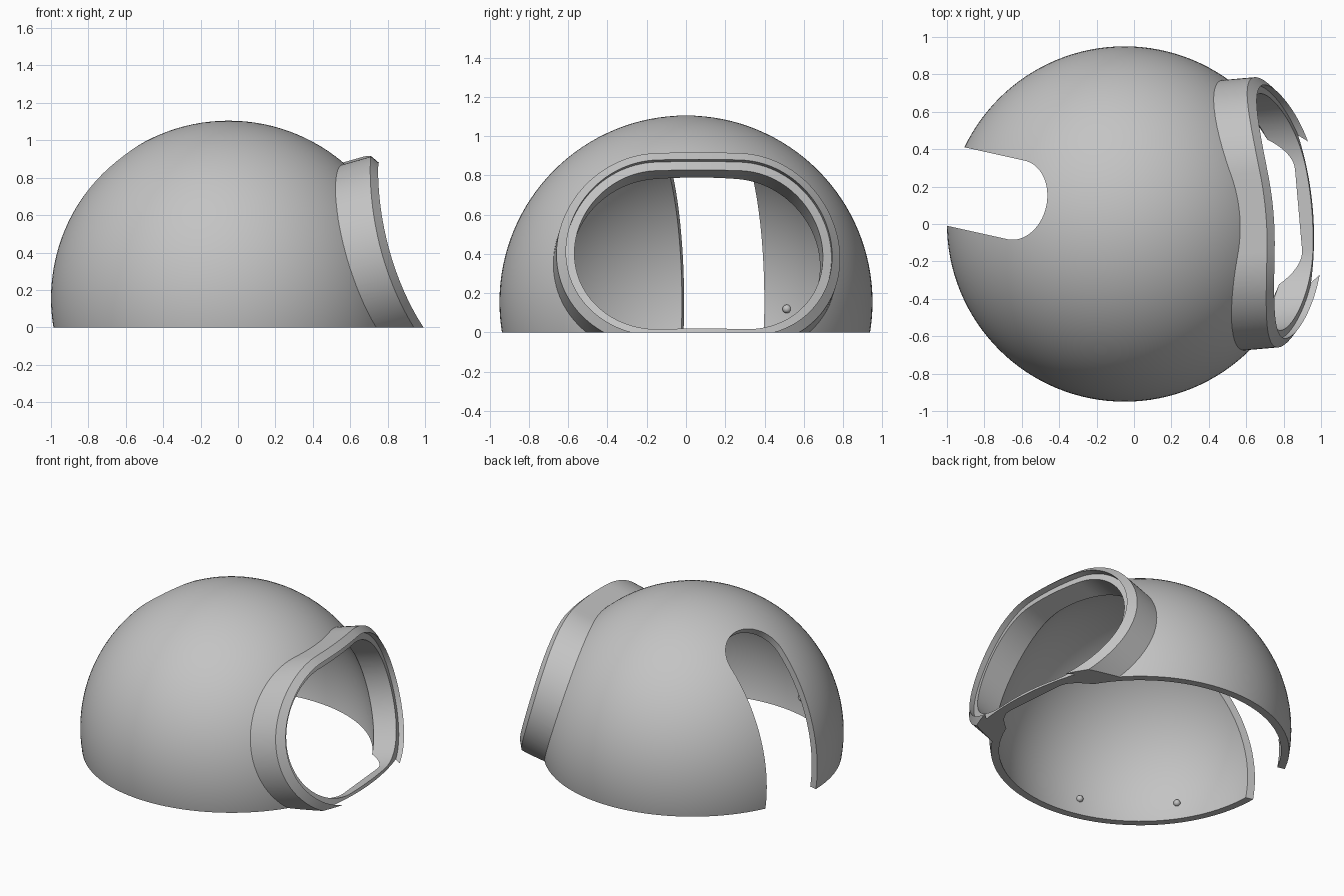
import bpy, bmesh
from math import sin, cos, pi, radians
from mathutils import Matrix, Vector

if "Cube" in bpy.data.objects:
    bpy.data.objects.remove(bpy.data.objects["Cube"])

CENTRE = Vector((-0.05, 0, 0.155))
R_OUT, R_IN = 0.95, 0.90

grey = bpy.data.materials.new("plain_grey")
grey.use_nodes = True
grey.diffuse_color = (0.55, 0.55, 0.55, 1)
grey.node_tree.nodes["Principled BSDF"].inputs["Base Color"].default_value = (0.55, 0.55, 0.55, 1)


def make_object(name, bm):
    bmesh.ops.recalc_face_normals(bm, faces=bm.faces)
    mesh = bpy.data.meshes.new(name)
    bm.to_mesh(mesh)
    bm.free()
    mesh.materials.append(grey)
    obj = bpy.data.objects.new(name, mesh)
    bpy.context.collection.objects.link(obj)
    return obj


def ball(name, radius, centre, segs=128):
    bm = bmesh.new()
    bmesh.ops.create_uvsphere(bm, u_segments=segs, v_segments=segs // 2, radius=radius,
                              matrix=Matrix.Translation(centre))
    return make_object(name, bm)


def frame(origin, azimuth, elevation):
    """Local x = sideways, y = up the tilted face, z = outward axis."""
    a, e = radians(azimuth), radians(elevation)
    side = Vector((-sin(a), cos(a), 0))
    up = Vector((-sin(e) * cos(a), -sin(e) * sin(a), cos(e)))
    m = Matrix((side, up, side.cross(up))).transposed().to_4x4()
    m.translation = origin
    return m


def loft(name, loops, matrix, tube=False):
    """Skin equal loops; a tube closes on itself, a solid gets end caps."""
    bm = bmesh.new()
    rows = [[bm.verts.new(matrix @ Vector(p)) for p in loop] for loop in loops]
    n = len(rows[0])
    for a, b in zip(rows, rows[1:] + (rows[:1] if tube else [])):
        for i in range(n):
            j = (i + 1) % n
            bm.faces.new((a[i], a[j], b[j], b[i]))
    if not tube:
        bm.faces.new(rows[0])
        bm.faces.new(rows[-1])
    return make_object(name, bm)


def stadium(radius, depth, bow=0.0, half_flat=0.215, arc=56, flat=10):
    """Rounded opening outline whose ends sweep back by the bow factor."""
    pts = []
    for s in (1, -1):
        for i in range(arc):
            t = -pi / 2 + pi * i / arc
            pts.append((s * (half_flat + radius * cos(t)), s * radius * sin(t)))
        for i in range(flat):
            pts.append((s * half_flat * (1 - 2 * i / flat), s * radius))
    return [(x, y, depth - bow * x * x) for x, y in pts]


def cut(target, cutters):
    bpy.context.view_layer.objects.active = target
    for c in cutters:
        mod = target.modifiers.new("cut", "BOOLEAN")
        mod.operation, mod.solver, mod.object = "DIFFERENCE", "EXACT", c
        bpy.ops.object.modifier_apply(modifier=mod.name)


def smooth(obj):
    bpy.ops.object.select_all(action="DESELECT")
    obj.select_set(True)
    bpy.context.view_layer.objects.active = obj
    bpy.ops.object.shade_smooth_by_angle(angle=radians(25))


# Cutters: hollow, ground plane, port opening and arched slot
port = frame(Vector((0.873, 0.077, 0.435)), 5, 16)
hollow = ball("hollow_cutter", R_IN, CENTRE)

bm = bmesh.new()
bmesh.ops.create_cube(bm, size=4, matrix=Matrix.Translation((0, 0, -2)))
ground = make_object("ground_cutter", bm)

opening = loft("opening_cutter", [stadium(0.435, -0.8), stadium(0.435, 0.3)], port)

W = 0.215
arch = [(W * cos(pi * i / 40), W * sin(pi * i / 40)) for i in range(41)] + [(-W, -2), (W, -2)]
slot = loft("slot_cutter", [[(x, y, d) for x, y in arch] for d in (0.02, 1.5)],
            frame(CENTRE, 167.5, 50))

# Dome shell
dome = ball("dome_shell", R_OUT, CENTRE)
cut(dome, [hollow, opening, slot, ground])
smooth(dome)

# Raised port collar: outer wall, bevelled crest, recessed lip, inner wall
BOW = 0.27
collar = loft("port_collar", [
    stadium(0.51, -0.58),
    stadium(0.51, -0.03, BOW),
    stadium(0.465, 0.0, BOW),
    stadium(0.465, -0.04, BOW),
    stadium(0.42, -0.04, BOW),
    stadium(0.42, -0.58),
], port, tube=True)
cut(collar, [hollow, ground])
smooth(collar)

# Small locating pegs on the inner wall
for i, az in enumerate((105, 145, 215, 255)):
    a = radians(az)
    spot = CENTRE + Vector((0.895 * cos(a), 0.895 * sin(a), -0.035))
    smooth(ball(f"inner_peg_{i + 1}", 0.022, spot, 20))

for c in (hollow, ground, opening, slot):
    bpy.data.objects.remove(c)
